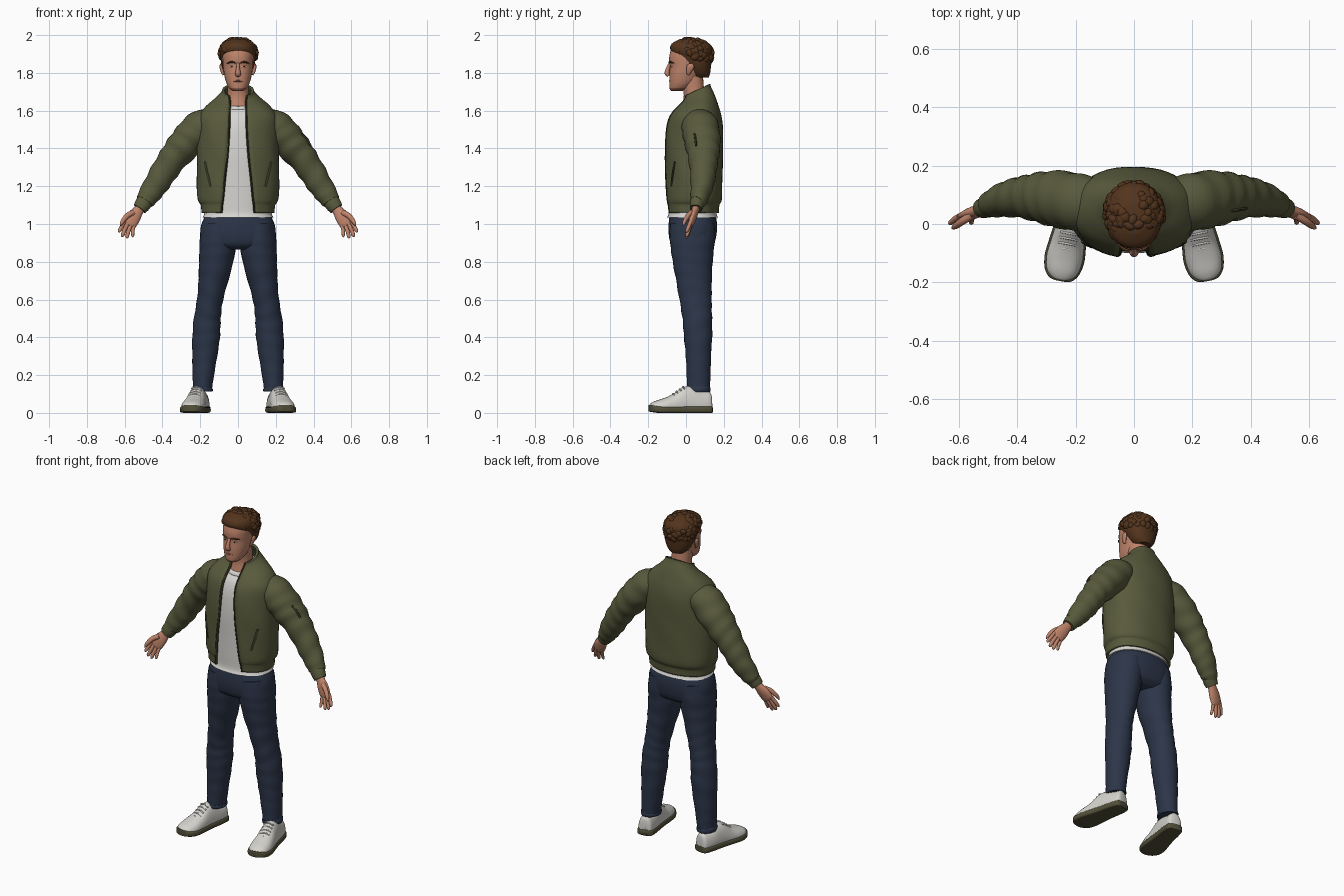
import bpy, bmesh, math, random
from mathutils import Vector, Matrix

random.seed(4)
if "Cube" in bpy.data.objects:
    bpy.data.objects.remove(bpy.data.objects["Cube"], do_unlink=True)


def material(name, r, g, b):
    m = bpy.data.materials.new(name)
    m.use_nodes = True
    m.diffuse_color = (r, g, b, 1)
    bsdf = m.node_tree.nodes["Principled BSDF"]
    bsdf.inputs["Base Color"].default_value = (r, g, b, 1)
    bsdf.inputs["Roughness"].default_value = 0.8
    return m


OLIVE = material("olive cloth", .098, .102, .045)
DARK = material("dark trim", .04, .04, .02)
WHITE = material("white cotton", .68, .67, .64)
LEATHER = material("white leather", .66, .65, .61)
SOLE = material("olive rubber", .085, .078, .04)
DENIM = material("navy denim", .025, .036, .066)
SKIN = material("skin", .52, .23, .145)
LIP = material("lip and stubble", .3, .11, .07)
HAIR = material("brown hair", .085, .034, .012)
made = []


def spline(rows, steps):
    """Smooth interpolation through rows of numbers."""
    out = []
    for i in range(len(rows) - 1):
        a, b, c, d = (rows[max(i - 1, 0)], rows[i], rows[i + 1],
                      rows[min(i + 2, len(rows) - 1)])
        for k in range(steps):
            t = k / steps
            out.append([q + .5 * t * (r - p + t * (2 * p - 5 * q + 4 * r - s + t * (3 * (q - r) + s - p)))
                        for p, q, r, s in zip(a, b, c, d)])
    return out + [list(rows[-1])]


def loft(name, strands, mat, closed=True, cap=True, mirror=False, thick=0):
    """Skin one or more stacks of rings into a single object."""
    bm = bmesh.new()
    for rings in strands:
        vs = [[bm.verts.new(p) for p in ring] for ring in rings]
        n = len(vs[0])
        for a, b in zip(vs, vs[1:]):
            for i in range(n if closed else n - 1):
                j = (i + 1) % n
                bm.faces.new((a[i], a[j], b[j], b[i]))
        if cap:
            bm.faces.new(vs[0][::-1])
            bm.faces.new(vs[-1])
    bmesh.ops.recalc_face_normals(bm, faces=bm.faces)
    me = bpy.data.meshes.new(name)
    bm.to_mesh(me)
    bm.free()
    me.materials.append(mat)
    ob = bpy.data.objects.new(name, me)
    bpy.context.scene.collection.objects.link(ob)
    if thick:
        s = ob.modifiers.new("Thickness", 'SOLIDIFY')
        s.thickness, s.offset = thick, 0
    if mirror:
        ob.modifiers.new("Mirror", 'MIRROR')
    made.append(ob)
    return ob


def tube(points, steps=4, sides=20, fold=0, up=(0, 1, 0)):
    """Rings along a path; each point is x, y, z, width radius, depth radius."""
    rows = spline(points, steps)
    pos = [Vector(r[:3]) for r in rows]
    rings, up = [], Vector(up)
    for i, r in enumerate(rows):
        t = (pos[min(i + 1, len(pos) - 1)] - pos[max(i - 1, 0)]).normalized()
        u = up.cross(t).normalized()
        v = t.cross(u)
        ring = []
        for k in range(sides):
            a = math.tau * k / sides
            w = 1 + fold * math.sin(i * 1.25 + 2 * math.sin(a + i * .2)) * math.sin(math.pi * i / len(rows))
            ring.append(pos[i] + u * r[3] * w * math.cos(a) + v * r[4] * w * math.sin(a))
        rings.append(ring)
    return rings


def power(v, e):
    return math.copysign(abs(v) ** (2 / e), v)


def body(rows, steps=4, sides=44, e=2.2, fold=0):
    """Level rings; each row is z, centre y, half width, half depth, tilt, front gap."""
    rings = []
    for z, cy, rx, ry, tilt, gap in spline([(*r, 0, 0)[:6] for r in rows], steps):
        t0 = math.asin((max(gap, 0) / rx) ** (e / 2))
        count = sides + (1 if gap > 0 else 0)
        ring = []
        for k in range(count):
            t = t0 + (math.tau - 2 * t0) * k / sides
            w = 1 + fold * math.sin(6 * t + 25 * z)
            y = -ry * w * power(math.cos(t), e)
            ring.append(Vector((rx * w * power(math.sin(t), e), cy + y, z + tilt * y)))
        rings.append(ring)
    return rings


# Jacket shell, open down the front, with waistband and collar
jacket = [(1.06, .035, .188, .131, 0, .088), (1.105, .035, .192, .135, 0, .085),
          (1.135, .04, .207, .144, 0, .08), (1.25, .04, .211, .146, 0, .068),
          (1.38, .04, .210, .148, 0, .055), (1.5, .045, .206, .144, 0, .047),
          (1.57, .05, .2, .13, 0, .045), (1.62, .06, .165, .105, .05, .045),
          (1.66, .063, .115, .083, .25, .043), (1.69, .06, .083, .068, .45, .045),
          (1.708, .058, .076, .064, .5, .048)]
shell = body(jacket, fold=.008)
loft("jacket_body", [shell], OLIVE, closed=False, cap=False, thick=.014)
edge = [(*r[0], .006, .009) for r in shell[::3]]
loft("jacket_zip", [tube(edge, 2, 8)], DARK, mirror=True)
loft("waistband_seam", [body([(z, .035, .197 + d, .139 + d, 0, .086) for z, d in
                              ((1.117, 0), (1.121, .004), (1.125, 0))], 1)], DARK, closed=False, cap=False)


def on_jacket(x, z):
    ring = min(shell, key=lambda r: abs(r[0].z - z))
    return min((p for p in ring if p.y < .04), key=lambda p: abs(p.x - x)).y


welt = [(x, on_jacket(x, z) - .004, z, .007, .006) for x, z in ((.176, 1.33), (.163, 1.27), (.145, 1.2))]
loft("slanted_pockets", [tube(welt, 3, 8)], DARK, mirror=True)

# Sleeves and cuffs
sleeve = [(.11, .07, 1.555, .055, .075), (.19, .075, 1.515, .092, .098), (.28, .088, 1.425, .088, .094),
          (.36, .092, 1.325, .074, .076), (.43, .086, 1.215, .066, .062), (.487, .068, 1.13, .052, .046),
          (.497, .063, 1.115, .04, .038)]
loft("sleeves", [tube(sleeve, 7, 28, fold=.045)], OLIVE, mirror=True)
cuff = [(.485, .066, 1.133, .043, .04), (.505, .058, 1.103, .043, .037), (.521, .053, 1.08, .037, .033)]
loft("cuffs", [tube(cuff, 4, 24)], OLIVE, mirror=True)
zipper = [(.335, .045, 1.478, .005, .005), (.362, .05, 1.45, .007, .006), (.385, .053, 1.415, .005, .005)]
loft("sleeve_pocket_zip", [tube(zipper, 3, 8)], DARK)

# Shirt
shirt = [(1.035, .035, .188, .135), (1.06, .035, .178, .126), (1.13, .038, .185, .129),
         (1.25, .04, .192, .132), (1.38, .04, .19, .134), (1.5, .045, .185, .13),
         (1.57, .05, .165, .115), (1.61, .052, .12, .094, .1), (1.635, .052, .085, .08, .25)]
loft("shirt", [body(shirt)], WHITE)
collar = [(z, .05, .078 + d, .08 + d, .25) for z, d in ((1.622, .006), (1.632, .009), (1.642, .004))]
loft("shirt_neckband", [body(collar)], WHITE)

# Jeans
hips = [(1.06, .035, .165, .12), (1.0, .036, .193, .128), (.94, .035, .2, .126),
        (.89, .034, .19, .112), (.865, .034, .13, .08)]
loft("jeans_hips", [body(hips, e=2.4)], DENIM)
leg = [(.1, .034, 1.0, .09, .118), (.105, .034, .92, .097, .12), (.114, .035, .82, .092, .108),
       (.132, .043, .7, .078, .094), (.15, .052, .59, .068, .084), (.162, .06, .5, .071, .078),
       (.169, .064, .4, .073, .074), (.178, .066, .28, .064, .066), (.186, .066, .17, .054, .062),
       (.188, .066, .115, .05, .06)]
loft("jeans_legs", [tube(leg, 6, 28, fold=.022)], DENIM, mirror=True)
hem = [(.187, .066, .135, .052, .062), (.188, .066, .125, .056, .065), (.188, .066, .112, .053, .063)]
loft("jeans_hems", [tube(hem, 3, 28)], DENIM, mirror=True)

# Shoes: each station is y, half width, top height
stations = spline([(.138, .02, .075), (.128, .04, .11), (.08, .048, .118), (.03, .05, .14),
                   (-.02, .053, .135), (-.07, .059, .1), (-.12, .063, .078), (-.165, .054, .063),
                   (-.19, .034, .05), (-.197, .012, .04)], 4)
turn = Matrix.Translation((.215, 0, 0)) @ Matrix.Rotation(math.radians(11), 4, 'Z')


def shoe_ring(y, w, low, high, e):
    mid = low + .015
    ring = []
    for k in range(24):
        a = math.tau * k / 24
        s = power(math.sin(a), e)
        z = mid + s * ((high - mid) if s > 0 else (mid - low))
        ring.append(turn @ Vector((w * power(math.cos(a), e), y, z)))
    return ring


loft("shoe_uppers", [[shoe_ring(y, w, .012, h, 2.3) for y, w, h in stations]], LEATHER, mirror=True)
loft("shoe_soles", [[shoe_ring(y * 1.01, w + .006, max(0, -y - .15) * .15, .036 + max(0, -y - .15) * .15, 5)
                     for y, w, h in stations]], SOLE, mirror=True)
laces = []
for i in range(5):
    y, h = -.015 - .018 * i, .139 - .0125 * i
    path = [turn @ Vector((x, y, h - abs(x) * .35)) for x in (-.03, 0, .03)]
    laces.append(tube([(*p, .004, .004) for p in path], 3, 8))
loft("shoe_laces", laces, WHITE, mirror=True)

# Hands: palm, four fingers and thumb
palm = [(.5, .06, 1.11, .026, .022), (.525, .05, 1.075, .027, .02), (.55, .038, 1.04, .037, .02),
        (.572, .028, 1.005, .037, .015), (.58, .025, .992, .026, .01)]
hand = [tube(palm, 4, 20)]
for bx, bz, tx, tz, r in ((.598, 1.017, .628, .955, .0105), (.584, 1.005, .611, .932, .011),
                          (.568, .995, .587, .924, .0105), (.551, .99, .557, .93, .009)):
    mx, mz = (bx + tx) / 2 + .003, (bz + tz) / 2
    hand.append(tube([(bx, .026, bz, r, r), (mx, .014, mz, r, r), (tx, .004, tz + .008, r * .85, r * .8),
                      (tx, .001, tz, r * .2, r * .2)], 4, 12))
hand.append(tube([(.555, .03, 1.06, .016, .015), (.587, .01, 1.043, .014, .013),
                  (.612, -.008, 1.012, .011, .01), (.622, -.015, .99, .003, .003)], 4, 12))
loft("hands", hand, SKIN, mirror=True)

# Neck and head
loft("neck", [body([(1.59, .045, .09, .075), (1.65, .045, .062, .06), (1.7, .042, .056, .055),
                    (1.78, .03, .058, .06)])], SKIN)
skull = [(1.703, -.05, .022, .026), (1.714, -.04, .042, .046), (1.745, -.02, .061, .068),
         (1.79, -.004, .073, .084), (1.835, .01, .079, .095), (1.865, .013, .081, .102),
         (1.9, .017, .082, .103), (1.945, .02, .073, .088), (1.975, .02, .04, .05)]
head = loft("head", [body(skull)], SKIN)
head.data.materials.append(LIP)
for f in head.data.polygons:
    if f.center.z < 1.722:
        f.material_index = 1
loft("nose", [tube([(0, -.083, 1.85, .008, .008), (0, -.096, 1.822, .01, .011), (0, -.1, 1.797, .015, .013),
                    (0, -.092, 1.784, .012, .008)], 4, 16)], SKIN)
ear = [(.076, .012, 1.79, .006, .008), (.084, .016, 1.808, .008, .014), (.09, .024, 1.835, .008, .02),
       (.088, .026, 1.85, .003, .008)]
loft("ears", [tube(ear, 4, 14)], SKIN, mirror=True)
brow = [(.014, -.09, 1.853, .004, .004), (.034, -.085, 1.858, .006, .005), (.058, -.065, 1.851, .003, .003)]
loft("eyebrows", [tube(brow, 4, 8, up=(0, 0, 1))], HAIR, mirror=True)
loft("mouth", [tube([(x, -.0865 + x * x * 8, 1.757, .004, .005) for x in (-.022, -.01, 0, .01, .022)],
                    3, 10, up=(0, 0, 1))], LIP)
for name, y, rad, mat in (("eyes", -.0785, .011, WHITE), ("irises", -.0835, .005, DARK)):
    loft(name, [tube([(.033, y + d, 1.834, rad * s, rad * s * .6) for d, s in
                      ((.008, 1), (.002, .9), (0, .4))], 2, 14, up=(0, 0, 1))], mat, mirror=True)

# Hair: a cap with layered locks sweeping away from the crown
cap_rows = [(1.775, .075, .045, .045), (1.80, .07, .068, .058), (1.84, .06, .086, .073),
            (1.88, .045, .093, .093), (1.92, .03, .096, .112), (1.955, .025, .083, .1), (1.98, .02, .04, .05)]
loft("hair_cap", [body(cap_rows)], HAIR)
crown = Vector((0, .45, .9)).normalized()
locks = []
while len(locks) < 130:
    d = Vector([random.gauss(0, 1) for _ in range(3)]).normalized()
    if (d.y < -.2 and d.z < .3) or (d.y < .3 and d.z < -.25) or d.z < -.75:
        continue
    flow = d - crown * d.dot(crown) + d.cross(crown) * random.uniform(-.2, .8)
    flow = (flow - d * flow.dot(d)).normalized() * random.uniform(.1, .19)
    size = random.uniform(.7, 1.1)
    path = []
    for k, (lift, r) in enumerate(((.93, .01), (1.03, .019), (1.06, .017), (1.07, .003))):
        p = (d + flow * k).normalized() * lift
        path.append((p.x * .094, .032 + p.y * .105, 1.9 + p.z * .08, r * size, r * size * .6))
    rings = tube(path, 3, 8, up=d)
    for ring in rings:
        for p in ring:
            p.z = min(p.z, 2.0)
    locks.append(rings)
loft("hair_locks", locks, HAIR)

# Smooth shading with crisp creases
bpy.ops.object.select_all(action='DESELECT')
for ob in made:
    ob.select_set(True)
bpy.context.view_layer.objects.active = made[0]
bpy.ops.object.shade_smooth_by_angle(angle=math.radians(50))
